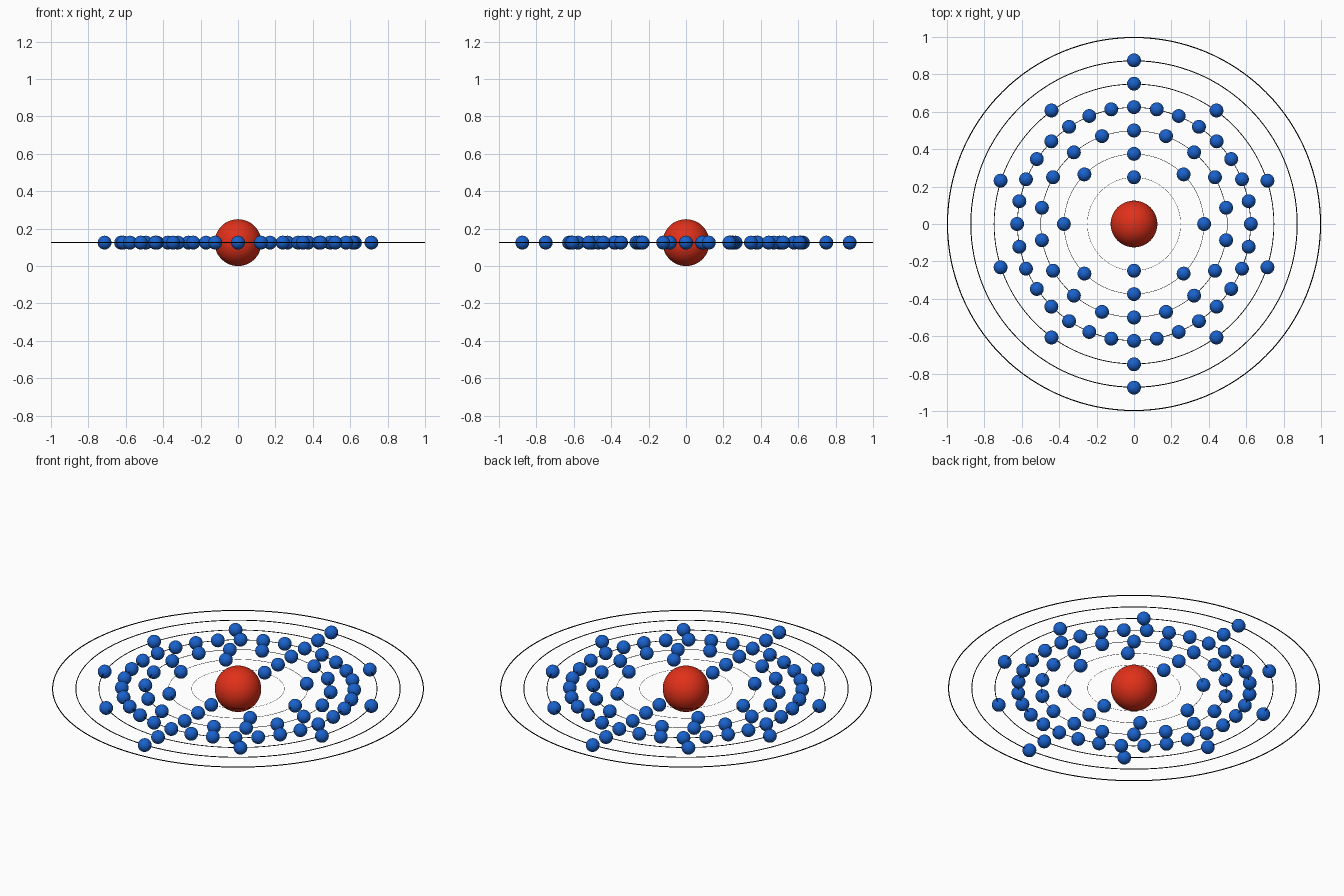
import bpy
from math import cos, sin, pi

if "Cube" in bpy.data.objects:
    bpy.data.objects.remove(bpy.data.objects["Cube"])

Z = 0.125        # height of the orbital plane
CORE_R = 0.125
ELECTRON_R = 0.037


def material(name, rgb):
    mat = bpy.data.materials.new(name)
    mat.diffuse_color = (*rgb, 1)
    mat.use_nodes = True
    mat.node_tree.nodes["Principled BSDF"].inputs["Base Color"].default_value = mat.diffuse_color
    return mat


red = material("red", (0.75, 0.03, 0.01))
blue = material("blue", (0.01, 0.12, 0.6))
black = material("black", (0.0, 0.0, 0.0))


def finish(name, mat):
    ob = bpy.context.object
    ob.name = name
    ob.data.materials.append(mat)
    bpy.ops.object.shade_smooth()
    return ob


# Nucleus
bpy.ops.mesh.primitive_uv_sphere_add(segments=48, ring_count=24, radius=CORE_R,
                                     location=(0, 0, Z))
finish("nucleus", red)

# Orbit rings: each a scaled copy, so inner rings are thinner
electrons_per_shell = [2, 8, 18, 32, 10, 2, 0]
for i in range(len(electrons_per_shell)):
    r = 0.25 + 0.125 * i
    thick = 0.0028 * r
    bpy.ops.mesh.primitive_torus_add(major_segments=128, minor_segments=8,
                                     major_radius=r - thick, minor_radius=thick,
                                     location=(0, 0, Z))
    finish(f"orbit_ring_{i + 1}", black)

# Electrons: evenly spaced on each ring, starting at the back
bpy.ops.mesh.primitive_uv_sphere_add(segments=32, ring_count=16, radius=ELECTRON_R)
electron = finish("electron", blue)
first = True
for i, count in enumerate(electrons_per_shell):
    r = 0.25 + 0.125 * i
    for k in range(count):
        a = pi / 2 + 2 * pi * k / count
        ob = electron
        if not first:
            ob = electron.copy()
            bpy.context.collection.objects.link(ob)
        first = False
        ob.name = f"electron_{i + 1}_{k + 1}"
        ob.location = (r * cos(a), r * sin(a), Z)
